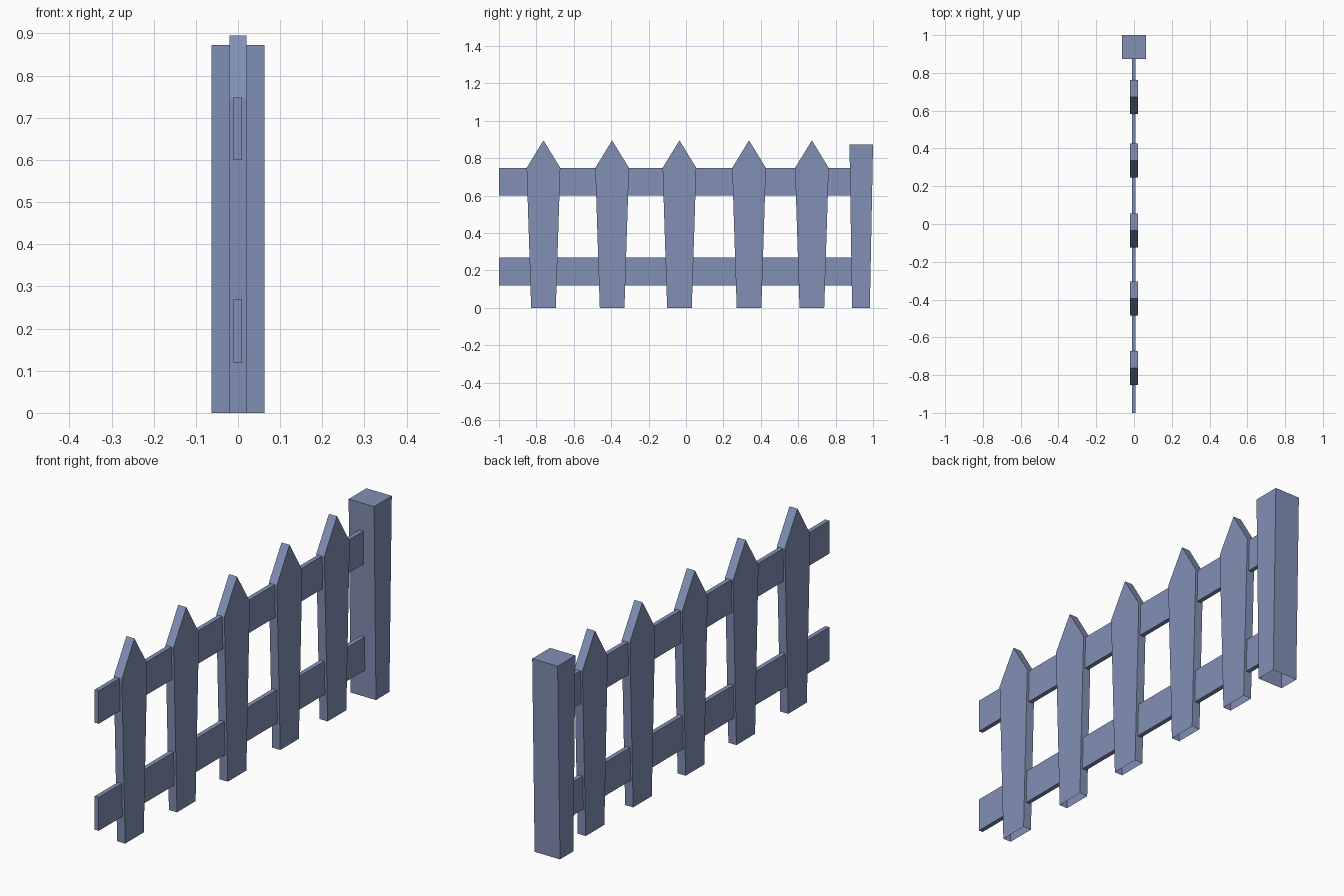
import bpy, bmesh

if "Cube" in bpy.data.objects:
    bpy.data.objects.remove(bpy.data.objects["Cube"])

paint = bpy.data.materials.new("slate_blue_paint")
paint.diffuse_color = (0.22, 0.28, 0.46, 1)
paint.use_nodes = True
paint.node_tree.nodes["Principled BSDF"].inputs["Base Color"].default_value = paint.diffuse_color


def prism(name, outline, x0, x1, open_bottom=False):
    """Extrude a (y, z) outline, listed counter-clockwise, from x0 to x1."""
    bm = bmesh.new()
    face = bm.faces.new([bm.verts.new((x0, y, z)) for y, z in outline])
    ext = bmesh.ops.extrude_face_region(bm, geom=[face], use_keep_orig=True)
    moved = [g for g in ext["geom"] if isinstance(g, bmesh.types.BMVert)]
    bmesh.ops.translate(bm, verts=moved, vec=(x1 - x0, 0, 0))
    bmesh.ops.recalc_face_normals(bm, faces=bm.faces[:])
    if open_bottom:
        under = [f for f in bm.faces if all(v.co.z < 0.001 for v in f.verts)]
        bmesh.ops.delete(bm, geom=under, context='FACES_ONLY')
    mesh = bpy.data.meshes.new(name)
    bm.to_mesh(mesh)
    bm.free()
    mesh.materials.append(paint)
    obj = bpy.data.objects.new(name, mesh)
    bpy.context.collection.objects.link(obj)
    return obj


# Two horizontal rails, running into the post
for name, z0, z1 in (("lower_rail", 0.12, 0.27), ("upper_rail", 0.60, 0.748)):
    prism(name, [(-1, z0), (0.98, z0), (0.98, z1), (-1, z1)], -0.011, 0.009)

# Pointed pickets, tapering to the ground and open underneath
for i, y in enumerate((-0.762, -0.395, -0.035, 0.337, 0.673)):
    outline = [(y - 0.066, 0), (y + 0.066, 0), (y + 0.09, 0.748),
               (y, 0.895), (y - 0.09, 0.748)]
    prism(f"picket_{i + 1}", outline, -0.02, 0.02, open_bottom=True)

# End post, slightly narrower at the foot and open underneath
prism("end_post", [(0.888, 0), (0.983, 0), (1.0, 0.873), (0.874, 0.873)],
      -0.063, 0.063, open_bottom=True)
